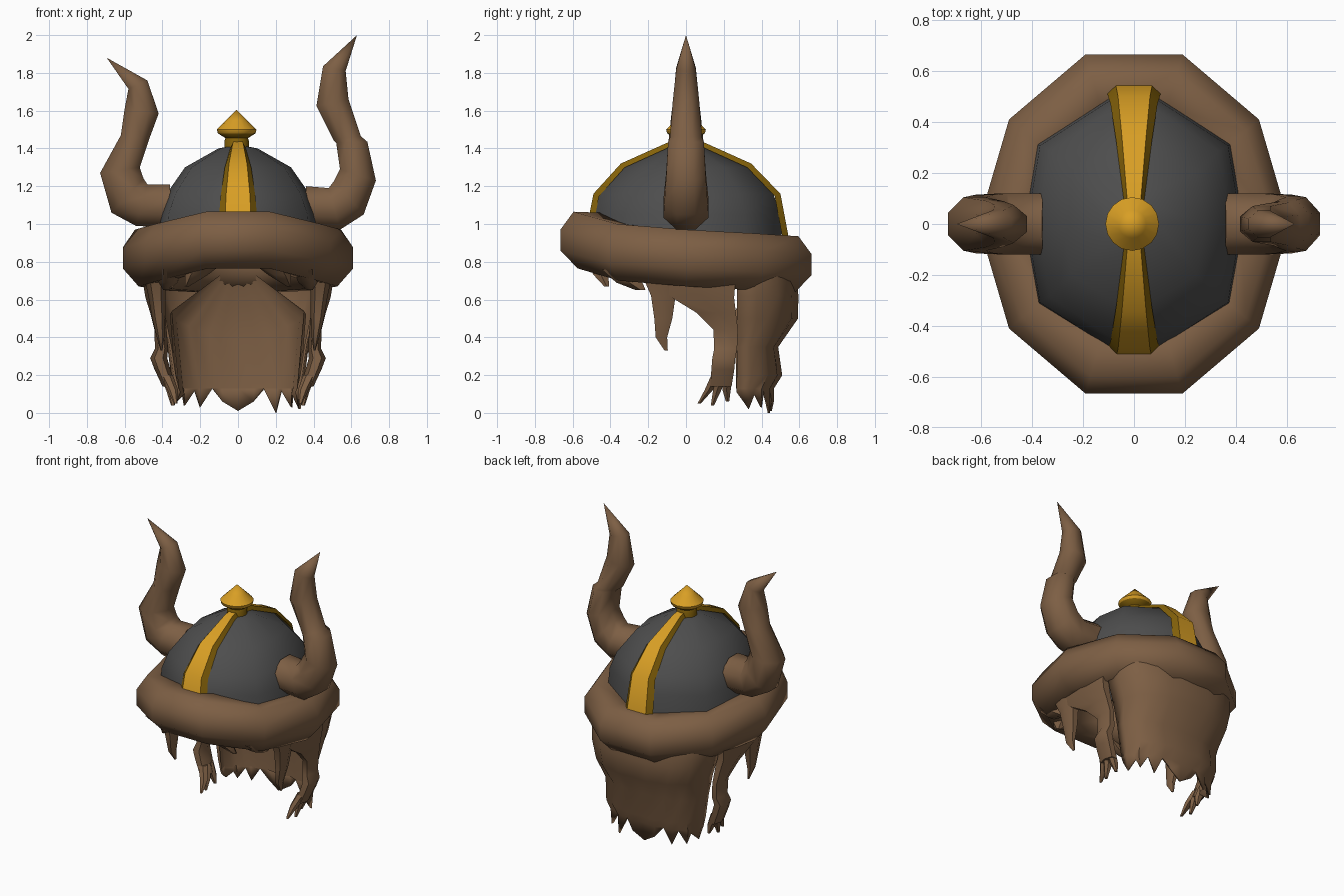
import bpy, bmesh, math
from mathutils import Vector


def material(name, rgb):
    m = bpy.data.materials.new(name)
    m.diffuse_color = (*rgb, 1)
    return m


BROWN = material("brown", (0.205, 0.114, 0.058))
GREY = material("dark_grey", (0.075, 0.075, 0.075))
GOLD = material("gold", (0.69, 0.345, 0.018))
DARK_GOLD = material("dark_gold", (0.23, 0.12, 0.003))


def loft(name, rings, mat, closed=False, caps=True, wrap=True, angle=40, thick=0,
         second=None, rule=None):
    """Skin a list of equally long point rings; rule picks faces for a second colour."""
    bm = bmesh.new()
    vs = [[bm.verts.new(p) for p in r] for r in rings]
    n, k = len(rings), len(rings[0])
    for i in range(n if closed else n - 1):
        a, b = vs[i], vs[(i + 1) % n]
        for j in range(k if wrap else k - 1):
            q = (j + 1) % k
            f = bm.faces.new((a[j], a[q], b[q], b[j]))
            f.material_index = 1 if rule and rule(i, j) else 0
    if caps and not closed:
        bm.faces.new(vs[0])
        bm.faces.new(vs[-1])
    bmesh.ops.remove_doubles(bm, verts=bm.verts, dist=0.0005)
    bmesh.ops.recalc_face_normals(bm, faces=bm.faces)
    me = bpy.data.meshes.new(name)
    bm.to_mesh(me)
    bm.free()
    me.materials.append(mat)
    if second:
        me.materials.append(second)
    ob = bpy.data.objects.new(name, me)
    bpy.context.collection.objects.link(ob)
    bpy.ops.object.select_all(action='DESELECT')
    ob.select_set(True)
    bpy.context.view_layer.objects.active = ob
    bpy.ops.object.shade_smooth_by_angle(angle=math.radians(angle))
    if thick:
        mod = ob.modifiers.new("thickness", 'SOLIDIFY')
        mod.thickness = thick
        mod.offset = 0
    return ob


def strand(name, sections, n=6):
    """Tapering lock of hair; sections are x, y, z, half width x, half width y."""
    rings = [[(x + a * math.cos(math.tau * j / n), y + b * math.sin(math.tau * j / n), z)
              for j in range(n)] for x, y, z, a, b in sections]
    return loft(name, rings, BROWN, angle=50)


# Ten-sided plan shared by brim and cap: x, y, brim centre height
PLAN = [(0.19, -0.665, 0.915), (0.49, -0.41, 0.85), (0.61, 0, 0.82), (0.49, 0.41, 0.80),
        (0.19, 0.665, 0.785)]
PLAN += [(-x, y, z) for x, y, z in reversed(PLAN)]

# Fur brim
SECTION = [(0.13, -0.055), (0.13, 0.055), (0.065, 0.15), (-0.065, 0.145),
           (-0.13, 0.05), (-0.13, -0.05), (-0.065, -0.145), (0.045, -0.15)]
loft("fur_brim", [[(x * (1 + (r - 0.13) / 0.62), y * (1 + (r - 0.13) / 0.62), z + h)
                   for r, h in SECTION] for x, y, z in PLAN], BROWN, closed=True, angle=85)

# Helmet cap, pointed a little towards front and back
CAP = [(0.85, 0.72, 0.77), (1.05, 0.69, 0.75), (1.16, 0.62, 0.695), (1.30, 0.46, 0.485),
       (1.40, 0.17, 0.16), (1.42, 0, 0)]
loft("helmet_cap", [[(x * a * (0.55 if abs(y) > 0.5 else 1.09 if y else 1), y * b, z)
                     for x, y, _ in PLAN] for z, a, b in CAP], GREY, caps=False, angle=60)

# Gold ridge bands with darker flanks, running from the knob to the brim
for label, rows in (("front", [(-0.525, 0.98, 0.105), (-0.49, 1.16, 0.092)]),
                    ("back", [(0.545, 0.92, 0.105), (0.5, 1.16, 0.092)])):
    s = -1 if label == "front" else 1
    rows = rows + [(0.345 * s, 1.32, 0.07), (0.1 * s, 1.43, 0.04), (0, 1.445, 0.03)]
    rings = []
    for y, z, w in rows:
        yb, zb = y * 0.94, 0.9 + (z - 0.9) * 0.95
        rings.append([(-w, yb, zb), (-w * 0.68, y, z), (w * 0.68, y, z), (w, yb, zb)])
    loft(label + "_band", rings, GOLD, angle=38, second=DARK_GOLD, rule=lambda i, j: j != 1)

# Top knob with a darker neck
KNOB = [(0.065, 1.37), (0.065, 1.44), (0.06, 1.455), (0.10, 1.48), (0.105, 1.50),
        (0.055, 1.55), (0, 1.605)]
loft("top_knob", [[(-0.007 + r * math.cos(math.tau * j / 16), r * math.sin(math.tau * j / 16), z)
                   for j in range(16)] for r, z in KNOB], GOLD, angle=50,
     second=DARK_GOLD, rule=lambda i, j: i < 3)

# Horns: outer x, z, inner x, z, half depth for each section
LEFT = [(-0.35, 0.98, -0.36, 1.21, 0.12), (-0.54, 0.99, -0.48, 1.21, 0.12),
        (-0.67, 1.06, -0.50, 1.24, 0.115), (-0.73, 1.27, -0.52, 1.30, 0.105),
        (-0.62, 1.47, -0.47, 1.45, 0.09), (-0.60, 1.61, -0.42, 1.585, 0.075),
        (-0.58, 1.715, -0.48, 1.76, 0.055), (-0.695, 1.88, -0.695, 1.88, 0)]
RIGHT = [(0.35, 0.98, 0.36, 1.2, 0.12), (0.54, 0.97, 0.48, 1.19, 0.12),
         (0.665, 1.05, 0.51, 1.23, 0.115), (0.73, 1.23, 0.54, 1.29, 0.105),
         (0.685, 1.435, 0.52, 1.43, 0.095), (0.65, 1.465, 0.505, 1.445, 0.085),
         (0.585, 1.66, 0.415, 1.625, 0.07), (0.57, 1.81, 0.45, 1.835, 0.052),
         (0.63, 2.0, 0.63, 2.0, 0)]
K = 1 / math.cos(math.pi / 8)
for name, rows in (("left_horn", LEFT), ("right_horn", RIGHT)):
    rings = []
    for xo, zo, xi, zi, d in rows:
        o, i = Vector((xo, 0, zo)), Vector((xi, 0, zi))
        c, h = (o + i) / 2, (o - i) / 2 * K
        rings.append([c + h * math.cos(t) + Vector((0, d * K * math.sin(t), 0))
                      for t in [math.tau * (j + 0.5) / 8 for j in range(8)]])
    loft(name, rings, BROWN, angle=65)

# Back hair curtain with pleats and a ragged hem: z, half width, back y
HAIR = [(0.85, 0.43, 0.54), (0.72, 0.44, 0.58), (0.62, 0.43, 0.59), (0.5, 0.395, 0.585),
        (0.35, 0.365, 0.48), (0.2, 0.345, 0.50), (0.13, 0.33, 0.455)]
COLS = 16
rings = []
for r, (z, w, yb) in enumerate(HAIR):
    ring = []
    for j in range(COLS + 1):
        t = math.pi * (j / COLS - 0.5)
        pleat = 1 + 0.006 * r * (1 if j % 2 else -1)
        s, c = math.sin(t), math.cos(t)
        ring.append((w * math.copysign(abs(s) ** 0.85, s) * pleat,
                     0.27 + (yb - 0.27) * max(c, 0) ** 0.7 * pleat, z))
    rings.append(ring)
HEM = [0.11, 0.06, 0.1, 0.04, 0.12, 0.03, 0.13, 0.06, 0.01, 0.06, 0.13, 0.0, 0.12, 0.03, 0.1,
       0.02, 0.11]
rings.append([(x * 0.97, y, HEM[j]) for j, (x, y, z) in enumerate(rings[-1])])
loft("back_hair", rings, BROWN, caps=False, wrap=False, angle=60, thick=0.012)

# Inner layer of hair, fanning out from the nape towards the curtain
fan = [[(0, 0.42, 0.80)] * (COLS + 1),
       [(x * 0.98, 0.26 + (y - 0.27) * (0.96 if j % 2 else 0.88),
         0.38 + 0.16 * abs(j - 8) / 8) for j, (x, y, z) in enumerate(rings[4])],
       [(x * 0.98, 0.265 + (y - 0.27) * 0.96, z) for x, y, z in rings[6]]]
loft("inner_hair", fan, BROWN, caps=False, wrap=False, angle=70)

# Side locks, cheek tufts and fringe, mirrored left and right
for side, s in (("left", -1), ("right", 1)):
    def lock(name, rows):
        strand(side + "_" + name, [(x * s, y, z, a, b) for x, y, z, a, b in rows])

    lock("side_lock", [(0.44, 0.04, 0.73, 0.07, 0.26), (0.44, 0.09, 0.61, 0.05, 0.19),
                       (0.425, 0.16, 0.53, 0.04, 0.12), (0.41, 0.21, 0.44, 0.032, 0.075),
                       (0.405, 0.21, 0.34, 0.035, 0.07), (0.42, 0.2, 0.29, 0.045, 0.07),
                       (0.40, 0.195, 0.23, 0.042, 0.07), (0.365, 0.185, 0.14, 0.035, 0.065)])
    for i, (x, y, z) in enumerate([(0.33, 0.07, 0.05), (0.345, 0.14, 0.04), (0.33, 0.22, 0.06)]):
        lock("lock_tip_%d" % i, [(0.38, 0.16 + 0.03 * i, 0.2, 0.035, 0.03),
                                 ((x + 0.36) / 2, (y + 0.17 + 0.02 * i) / 2, 0.12, 0.028, 0.025),
                                 (x, y, z, 0.01, 0.01)])
    lock("cheek_tuft", [(0.44, -0.12, 0.73, 0.06, 0.13), (0.43, -0.12, 0.62, 0.045, 0.075),
                        (0.42, -0.12, 0.5, 0.035, 0.055), (0.41, -0.13, 0.4, 0.02, 0.035),
                        (0.405, -0.105, 0.33, 0.005, 0.01)])
    lock("brow_fringe", [(0.16, -0.47, 0.80, 0.09, 0.07), (0.22, -0.45, 0.73, 0.06, 0.045),
                         (0.27, -0.42, 0.67, 0.012, 0.015)])
    lock("temple_fringe", [(0.36, -0.36, 0.76, 0.07, 0.10), (0.37, -0.30, 0.69, 0.05, 0.08),
                           (0.38, -0.24, 0.65, 0.015, 0.03)])
